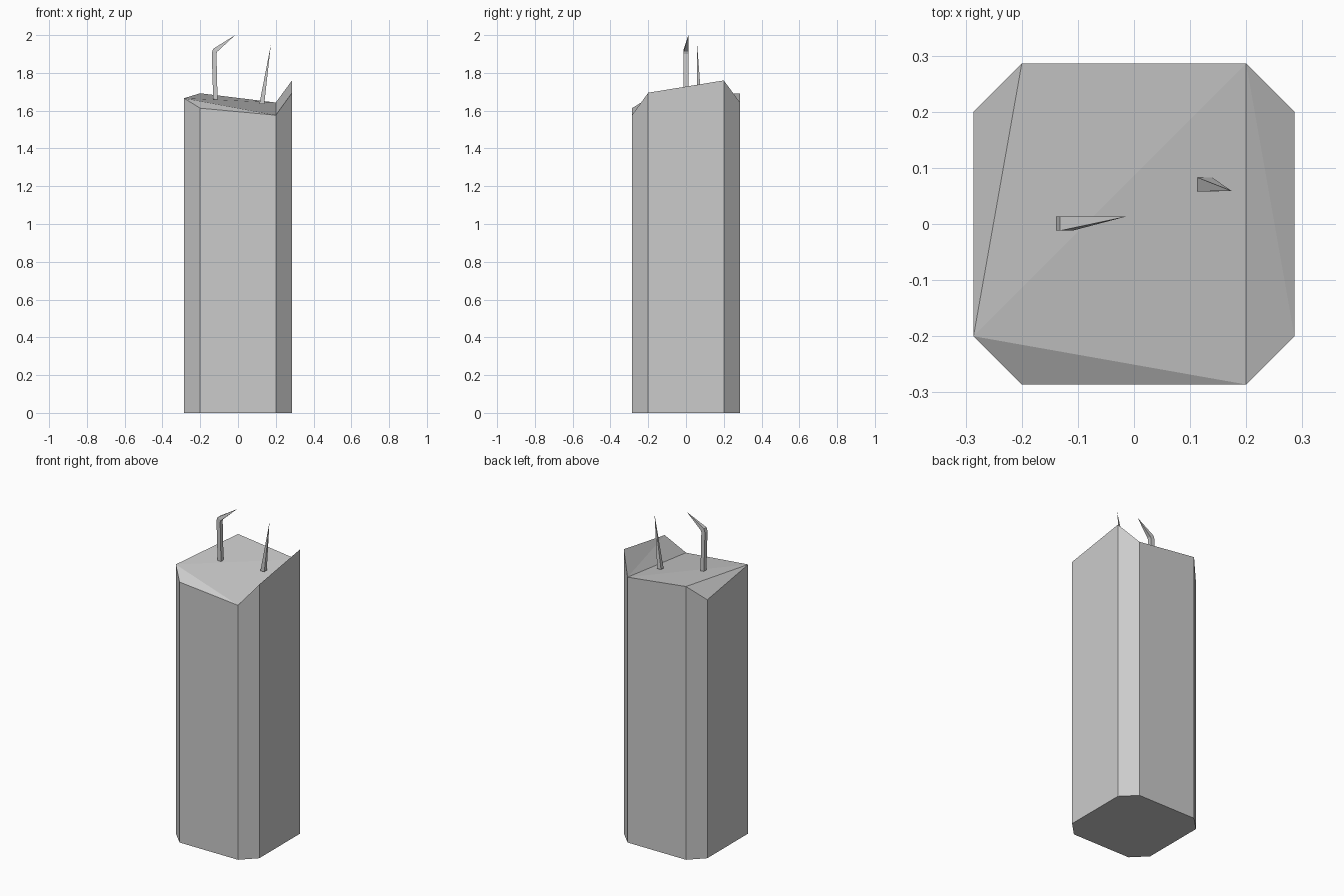
import bpy, bmesh

cube = bpy.data.objects.get("Cube")
if cube:
    bpy.data.objects.remove(cube, do_unlink=True)

grey = bpy.data.materials.new("concrete_grey")
grey.use_nodes = True
colour = (0.6, 0.6, 0.6, 1)
grey.diffuse_color = colour
grey.node_tree.nodes["Principled BSDF"].inputs["Base Color"].default_value = colour


def finish(bm, name):
    bmesh.ops.recalc_face_normals(bm, faces=bm.faces)
    mesh = bpy.data.meshes.new(name)
    bm.to_mesh(mesh)
    bm.free()
    mesh.materials.append(grey)
    obj = bpy.data.objects.new(name, mesh)
    bpy.context.scene.collection.objects.link(obj)
    return obj


def skin(bm, lower, upper):
    """Join two rings of equal length with side faces."""
    n = len(lower)
    for i in range(n):
        j = (i + 1) % n
        bm.faces.new((lower[i], lower[j], upper[j], upper[i]))


# Chamfered pillar with a broken, faceted top
W, C = 0.286, 0.2
outline = [(-C, -W), (C, -W), (W, -C), (W, C), (C, W), (-C, W), (-W, C), (-W, -C)]
heights = [1.613, 1.576, 1.695, 1.76, 1.643, 1.692, 1.6, 1.666]
bm = bmesh.new()
base = [bm.verts.new((x, y, 0)) for x, y in outline]
rim = [bm.verts.new((x, y, z)) for (x, y), z in zip(outline, heights)]
bm.faces.new(base[::-1])
skin(bm, base, rim)
for tri in ((7, 0, 1), (7, 1, 4), (7, 4, 5), (7, 5, 6), (1, 2, 4), (2, 3, 4)):
    bm.faces.new([rim[i] for i in tri])
finish(bm, "pillar")


def rod(name, sections, tip, y0, y1):
    """Four-sided rod; each section gives (left x, left z, right x, right z)."""
    bm = bmesh.new()
    rings = []
    for xl, zl, xr, zr in sections:
        rings.append([bm.verts.new(p) for p in
                      ((xl, y0, zl), (xr, y0, zr), (xr, y1, zr), (xl, y1, zl))])
    bm.faces.new(rings[0][::-1])
    for lower, upper in zip(rings, rings[1:]):
        skin(bm, lower, upper)
    point = bm.verts.new(tip)
    for i in range(4):
        bm.faces.new((rings[-1][i], rings[-1][(i + 1) % 4], point))
    return finish(bm, name)


# Bent reinforcing rod and straight tapering spike
rod("bent_rod",
    [(-0.131, 1.65, -0.108, 1.65), (-0.139, 1.905, -0.114, 1.9),
     (-0.132, 1.927, -0.11, 1.912)],
    (-0.015, 0.013, 2.0), -0.012, 0.013)
rod("straight_spike", [(0.113, 1.635, 0.139, 1.635)],
    (0.174, 0.059, 1.95), 0.058, 0.083)
